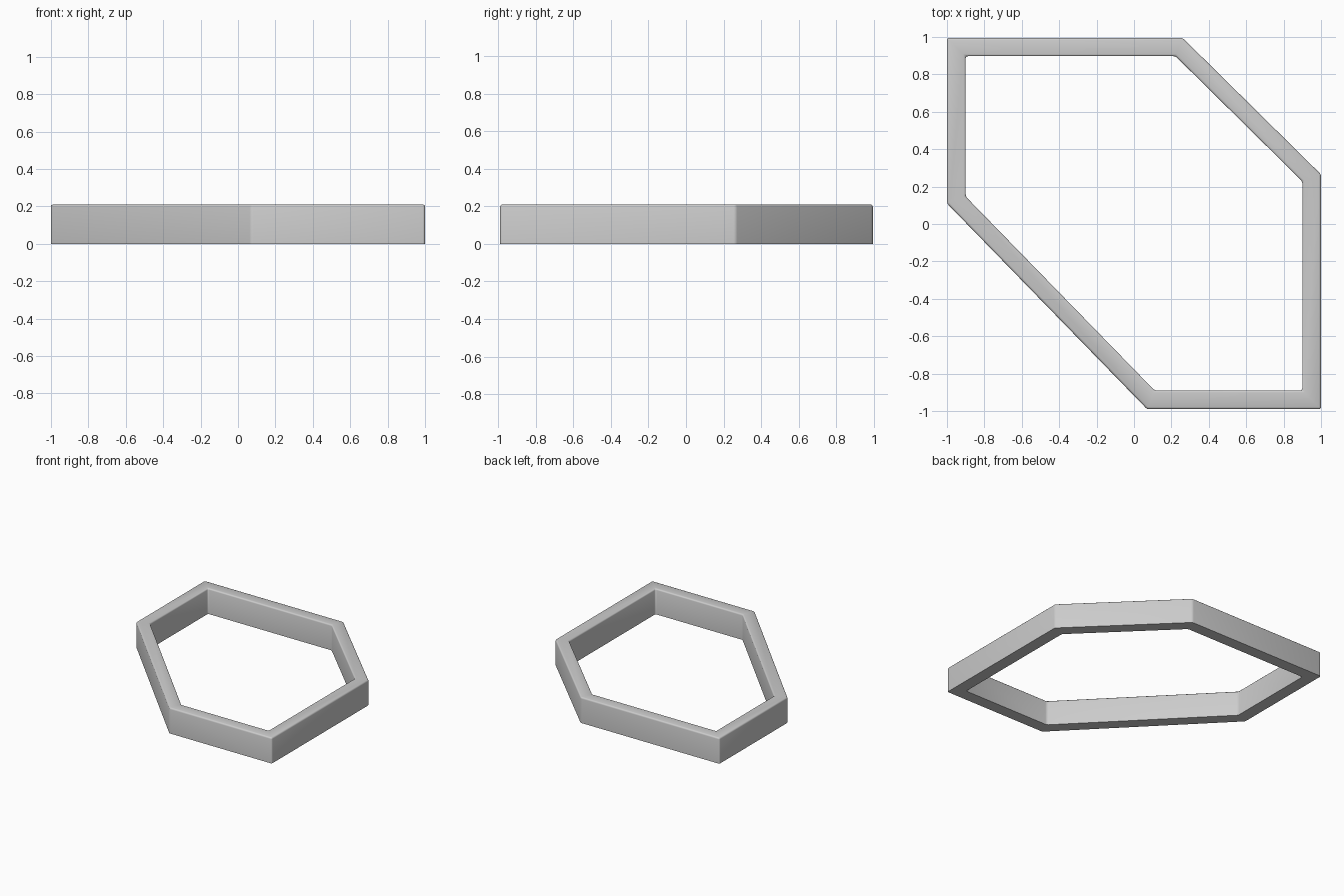
import bpy, bmesh, math

if "Cube" in bpy.data.objects:
    bpy.data.objects.remove(bpy.data.objects["Cube"])

HEIGHT = 0.21
OUTER = [(-1, 0.995), (0.26, 0.995), (1, 0.265), (1, -0.99), (0.07, -0.99), (-1, 0.11)]
INNER = [(-0.9, 0.897), (0.222, 0.897), (0.9, 0.228), (0.9, -0.89), (0.11, -0.89), (-0.9, 0.147)]

bm = bmesh.new()


def loop(points, z):
    return [bm.verts.new((x, y, z)) for x, y in points]


# Hollow six-sided band: outer wall, top rim, inner wall, underside
rings = [loop(OUTER, 0), loop(OUTER, HEIGHT), loop(INNER, HEIGHT), loop(INNER, 0)]
n = len(OUTER)
for a, b in zip(rings, rings[1:] + rings[:1]):
    for i in range(n):
        j = (i + 1) % n
        bm.faces.new((a[i], a[j], b[j], b[i]))
bmesh.ops.recalc_face_normals(bm, faces=bm.faces)

# Soften the upright corners and the rim edges, leaving the underside crisp
tops = set(rings[1] + rings[2])
walls = [set(r) for r in rings]
soft = []
for e in bm.edges:
    v, w = e.verts
    upright = abs(v.co.z - w.co.z) > 0.1
    rim = v in tops and w in tops and any(v in s and w in s for s in walls)
    if upright or rim:
        soft.append(e)
bmesh.ops.bevel(bm, geom=soft, offset=0.012, offset_type='OFFSET',
                segments=3, profile=0.5, affect='EDGES', clamp_overlap=True)

mesh = bpy.data.meshes.new("hexagonal_frame")
bm.to_mesh(mesh)
bm.free()
frame = bpy.data.objects.new("hexagonal_frame", mesh)
bpy.context.collection.objects.link(frame)

bpy.context.view_layer.objects.active = frame
frame.select_set(True)
bpy.ops.object.shade_smooth_by_angle(angle=math.radians(35))
